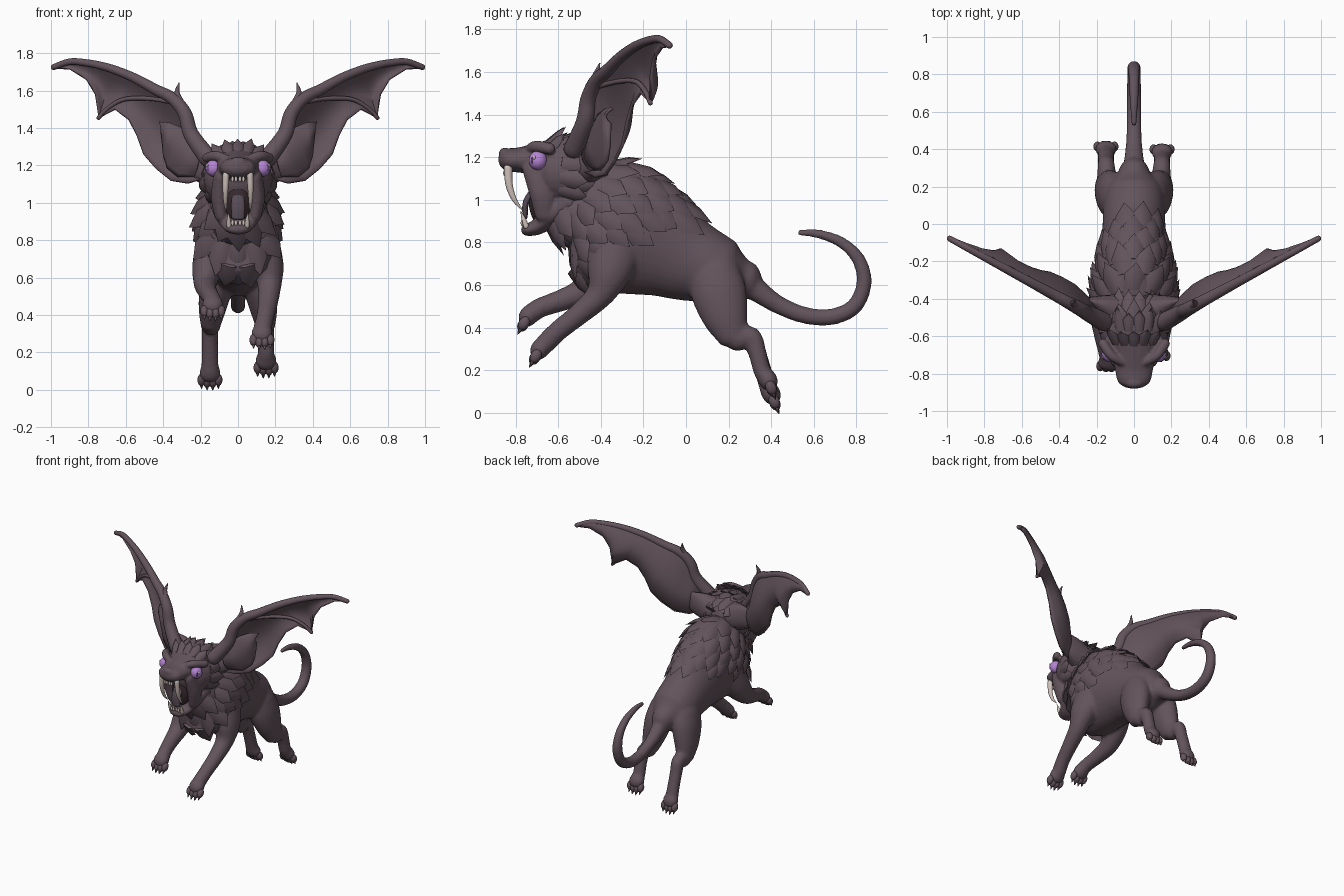
import bpy, bmesh, math, random
from mathutils import Vector
from mathutils.bvhtree import BVHTree

if "Cube" in bpy.data.objects:
    bpy.data.objects.remove(bpy.data.objects["Cube"])

random.seed(4)
V = Vector


def material(name, rgb):
    m = bpy.data.materials.new(name)
    m.diffuse_color = (*rgb, 1)
    m.use_nodes = True
    m.node_tree.nodes["Principled BSDF"].inputs["Base Color"].default_value = m.diffuse_color
    return m


FUR = material("dusky fur", (0.125, 0.088, 0.106))
MOUTH = material("mouth dark", (0.04, 0.024, 0.028))
TONGUE = material("tongue", (0.095, 0.07, 0.09))
TOOTH = material("tooth ivory", (0.62, 0.53, 0.49))
IRIS = material("violet iris", (0.45, 0.23, 0.64))
PUPIL = material("dark pupil", (0.10, 0.04, 0.15))
GLINT = material("pale glint", (0.68, 0.54, 0.72))


def finish(bm, name, mat):
    bmesh.ops.recalc_face_normals(bm, faces=bm.faces)
    me = bpy.data.meshes.new(name)
    bm.to_mesh(me)
    bm.free()
    me.materials.append(mat)
    ob = bpy.data.objects.new(name, me)
    bpy.context.collection.objects.link(ob)
    return ob


def fuse(name, obs, voxel, rounds):
    """Blend overlapping solids into one soft skin."""
    bm = bmesh.new()
    for ob in obs:
        bm.from_mesh(ob.data)
        bpy.data.objects.remove(ob)
    whole = finish(bm, name, FUR)
    mod = whole.modifiers.new("blend", "REMESH")
    mod.mode, mod.voxel_size, mod.use_smooth_shade = "VOXEL", voxel, True
    mod = whole.modifiers.new("soften", "SMOOTH")
    mod.factor, mod.iterations = 0.5, rounds


def smooth_path(pts, steps=5):
    """Catmull-Rom interpolation of equal-length tuples."""
    out, n = [], len(pts)
    for i in range(n - 1):
        a, b, c, d = pts[max(i - 1, 0)], pts[i], pts[i + 1], pts[min(i + 2, n - 1)]
        for s in range(steps):
            t = s / steps
            out.append([0.5 * (2 * q + (r - p) * t + (2 * p - 5 * q + 4 * r - w) * t * t
                               + (3 * q - p - 3 * r + w) * t ** 3) for p, q, r, w in zip(a, b, c, d)])
    return out + [list(pts[-1])]


def tube(name, pts, mat=FUR, ref=(1, 0, 0), sides=20):
    """Rounded loft through (x, y, z, width radius, depth radius)."""
    path = smooth_path(pts)
    cs = [V(p[:3]) for p in path]
    tan = [(cs[min(i + 1, len(cs) - 1)] - cs[max(i - 1, 0)]).normalized() for i in range(len(cs))]
    rings = [(c, t, p[3], p[4]) for c, t, p in zip(cs, tan, path)]

    def cap(r, sign):
        c, t, a, b = r
        return [(c + t * sign * min(a, b) * math.sin(k), t, a * math.cos(k), b * math.cos(k)) for k in (0.5, 1.0, 1.4)]
    rings = cap(rings[0], -1)[::-1] + rings + cap(rings[-1], 1)
    bm, loops = bmesh.new(), []
    for c, t, a, b in rings:
        side = (V(ref) - t * t.dot(V(ref))).normalized()
        up = t.cross(side)
        loops.append([bm.verts.new(c + side * a * math.cos(k * math.tau / sides) + up * b * math.sin(k * math.tau / sides))
                      for k in range(sides)])
    for r0, r1 in zip(loops, loops[1:]):
        for k in range(sides):
            bm.faces.new((r0[k], r0[(k + 1) % sides], r1[(k + 1) % sides], r1[k]))
    bm.faces.new(loops[0])
    bm.faces.new(loops[-1])
    return finish(bm, name, mat)


def ball(name, loc, radii, mat=FUR, turn=None):
    bm = bmesh.new()
    bmesh.ops.create_uvsphere(bm, u_segments=24, v_segments=14, radius=1)
    for v in bm.verts:
        p = V([v.co[i] * radii[i] for i in range(3)])
        v.co = (turn @ p if turn else p) + V(loc)
    return finish(bm, name, mat)


def sheet(name, a, b, place, cols=10):
    """Curved skin between two outline curves."""
    bm = bmesh.new()
    grid = [[bm.verts.new(place(V(p).lerp(V(q), k / cols), k / cols, (V(p) - V(q)).length))
             for k in range(cols + 1)] for p, q in zip(a, b)]
    for r0, r1 in zip(grid, grid[1:]):
        for k in range(cols):
            bm.faces.new((r0[k], r0[k + 1], r1[k + 1], r1[k]))
    mod = finish(bm, name, FUR).modifiers.new("thickness", "SOLIDIFY")
    mod.thickness, mod.offset = 0.014, 0


def tufts(name, base, start, flow, rows, length, width, lift):
    """Rings of overlapping pointed locks laid on a base surface."""
    tree = BVHTree.FromPolygons([v.co for v in base.data.vertices], [p.vertices for p in base.data.polygons])
    flow = V(flow).normalized()
    up = V((1, 0, 0)).cross(flow)
    up = up if up.z > 0 else -up
    bm = bmesh.new()
    for j, (s, limit, step) in enumerate(rows):
        n = int(limit // step)
        for i in range(-n, n + 1):
            ang = math.radians((i + 0.5 * (j % 2)) * step)
            c = V(start) + flow * s
            d = up * math.cos(ang) + V((1, 0, 0)) * math.sin(ang)
            hit, nor, _, _ = tree.ray_cast(c + d * 0.7, -d)
            if hit is None:
                continue
            f = (flow - nor * flow.dot(nor)).normalized()
            side, ln = f.cross(nor), length * random.uniform(0.8, 1.2)
            p0 = hit - nor * 0.014
            outline = (-0.5, 0), (0, -0.01), (0.5, 0), (0.25, 0.02), (-0.25, 0.02)
            r0 = [bm.verts.new(p0 - f * 0.03 + side * width * x * 0.9 + nor * (h - 0.004)) for x, h in outline]
            r1 = [bm.verts.new(p0 + f * ln * 0.45 + side * width * x + nor * (h + lift * 0.4)) for x, h in outline]
            tip = bm.verts.new(p0 + f * ln + nor * lift)
            bm.faces.new(r0)
            for k in range(5):
                m = (k + 1) % 5
                bm.faces.new((r0[k], r0[m], r1[m], r1[k]))
                bm.faces.new((r1[k], r1[m], tip))
    return finish(bm, name, FUR)


# Torso and tail
profile = [(-0.53, 0.79, 1.08, 0.14), (-0.46, 0.65, 1.19, 0.195), (-0.36, 0.565, 1.195, 0.215), (-0.23, 0.54, 1.125, 0.205),
           (-0.1, 0.53, 1.02, 0.18), (0, 0.52, 0.93, 0.168), (0.1, 0.51, 0.86, 0.165), (0.19, 0.49, 0.8, 0.15), (0.27, 0.53, 0.72, 0.085)]
torso = tube("torso", [(0, y, (lo + hi) / 2, w, (hi - lo) / 2) for y, lo, hi, w in profile], sides=32)
body = [torso, tube("tail", [(0, y, z, r, r) for y, z, r in (
    (0.2, 0.66, 0.075), (0.3, 0.6, 0.06), (0.42, 0.515, 0.044), (0.55, 0.46, 0.04), (0.68, 0.45, 0.039), (0.79, 0.5, 0.038),
    (0.836, 0.61, 0.036), (0.81, 0.72, 0.032), (0.73, 0.8, 0.027), (0.62, 0.84, 0.022), (0.535, 0.845, 0.016))])]
tufts("mane", torso, (0, -0.52, 1.0), (0, 0.8, -0.6),
      [(-0.1, 75, 25), (-0.03, 180, 24), (0.05, 180, 24), (0.13, 180, 24), (0.21, 180, 24), (0.28, 66, 22), (0.35, 48, 22), (0.42, 22, 20)],
      0.14, 0.115, 0.026)

# Head, muzzle and jaw
skull = ball("skull", (0, -0.56, 1.13), (0.185, 0.185, 0.17))
head = [skull, ball("nose", (0, -0.85, 1.215), (0.05, 0.03, 0.03)),
        tube("muzzle", [(0, -0.6, 1.19, 0.15, 0.105), (0, -0.7, 1.19, 0.12, 0.078), (0, -0.78, 1.187, 0.102, 0.06), (0, -0.825, 1.187, 0.094, 0.056)]),
        tube("lower_jaw", [(0, -0.55, 0.99, 0.15, 0.1), (0, -0.64, 0.92, 0.12, 0.058), (0, -0.7, 0.872, 0.085, 0.038), (0, -0.745, 0.86, 0.062, 0.03)])]
ball("mouth_interior", (0, -0.68, 1.01), (0.07, 0.06, 0.13), MOUTH)
tube("tongue", [(0, -0.7, 1.06, 0.03, 0.02), (0, -0.75, 0.99, 0.037, 0.015), (0, -0.755, 0.92, 0.034, 0.012)], TONGUE)
tufts("cheek_ruff", skull, (0, -0.56, 1.12), (0, 1, -0.12), [(0.0, 180, 24), (0.08, 180, 24)], 0.12, 0.09, 0.03)
tufts("crown_tuft", skull, (0, -0.56, 1.12), (0, 1, 0.1), [(-0.05, 36, 18), (0.03, 36, 18)], 0.085, 0.07, 0.05)

for s, label in ((1, "right"), (-1, "left")):
    # Cheeks, brows, fangs and small teeth
    head.append(tube(label + "_cheek", [(s * 0.095, -0.71, 1.15, 0.035, 0.06), (s * 0.1, -0.675, 1.03, 0.045, 0.06), (s * 0.09, -0.66, 0.93, 0.035, 0.05)]))
    head.append(tube(label + "_brow", [(s * 0.06, -0.74, 1.235, 0.022, 0.022), (s * 0.12, -0.705, 1.25, 0.028, 0.026), (s * 0.165, -0.64, 1.24, 0.028, 0.028)], ref=(0, 0, 1)))
    tube(label + "_upper_fang", [(s * 0.064, -0.835, 1.15, 0.018, 0.02), (s * 0.067, -0.83, 1.07, 0.015, 0.017),
                                 (s * 0.067, -0.805, 1.0, 0.01, 0.011), (s * 0.064, -0.765, 0.95, 0.002, 0.002)], TOOTH, sides=12)
    tube(label + "_lower_fang", [(s * 0.048, -0.75, 0.875, 0.013, 0.013), (s * 0.05, -0.762, 0.91, 0.01, 0.01),
                                 (s * 0.052, -0.775, 0.945, 0.002, 0.002)], TOOTH, sides=12)
    for i in range(2):
        x = s * (0.011 + 0.018 * i)
        ball(label + "_lower_tooth", (x, -0.768, 0.892), (0.008, 0.008, 0.016), TOOTH)
        ball(label + "_upper_tooth", (x, -0.85, 1.126), (0.008, 0.008, 0.016), TOOTH)

    # Eyes
    eye, look = V((s * 0.13, -0.695, 1.185)), V((s * 0.72, -0.69, 0)).normalized()
    turn = look.to_track_quat("Z", "Y").to_matrix()
    ball(label + "_eye", eye, (0.043, 0.043, 0.045), IRIS)
    ball(label + "_pupil", eye + look * 0.04, (0.006, 0.016, 0.005), PUPIL, turn)
    ball(label + "_eye_glint", eye + look * 0.038 + V((s * 0.008, 0.008, 0.014)), (0.009, 0.01, 0.005), GLINT, turn)

    # Wing-shaped ear: leading and trailing outline as x, z
    lead = [(0.16, 1.27), (0.25, 1.39), (0.28, 1.49), (0.32, 1.55), (0.37, 1.59), (0.435, 1.62), (0.5, 1.655),
            (0.57, 1.69), (0.66, 1.725), (0.73, 1.745), (0.81, 1.76), (0.9, 1.765), (0.985, 1.735)]
    trail = [(0.19, 1.13), (0.27, 1.105), (0.36, 1.12), (0.44, 1.185), (0.505, 1.26), (0.54, 1.36), (0.585, 1.445),
             (0.66, 1.5), (0.745, 1.455), (0.76, 1.58), (0.81, 1.66), (0.9, 1.715), (0.98, 1.72)]

    def depth(x):
        return -0.475 + 0.54 * (x - 0.25)

    def cup(p, v, chord):
        return V((s * p.x, depth(p.x) + 0.04 * v * min(1, chord * 5) + 0.24 * chord * math.sin(math.pi * v), p.y))

    def flap(p, v, chord):
        return V((s * p.x, depth(p.x) + 0.04 - 0.03 * math.sin(math.pi * v), p.y))
    sheet(label + "_ear", lead, trail, cup)
    sheet(label + "_inner_ear", [(0.2, 1.26), (0.25, 1.35), (0.3, 1.4), (0.36, 1.425), (0.42, 1.43)],
          [(0.23, 1.14), (0.32, 1.14), (0.375, 1.185), (0.395, 1.25), (0.405, 1.36)], flap)
    n = len(lead) - 1
    radii = [0.05 - 0.034 * (i / n) ** 0.6 for i in range(n + 1)]
    tube(label + "_ear_leading_edge", [(s * x, depth(x), z - 0.6 * r, r, r) for (x, z), r in zip(lead, radii)], ref=(0, 1, 0), sides=14)
    tube(label + "_ear_thumb", [(s * x, y, z, r, r) for x, y, z, r in
                                ((0.29, -0.45, 1.5, 0.025), (0.325, -0.425, 1.58, 0.016), (0.315, -0.405, 1.64, 0.003))], ref=(0, 1, 0), sides=12)
    tube(label + "_ear_rib", [(s * x, depth(x) + d, z, 0.012, 0.012) for x, d, z in
                              ((0.33, 0.01, 1.53), (0.45, 0.045, 1.555), (0.6, 0.05, 1.555), (0.69, 0.045, 1.51), (0.745, 0.04, 1.455))], ref=(0, 1, 0), sides=10)
    tube(label + "_ear_base", [(s * 0.11, -0.46, 1.17, 0.09, 0.1), (s * 0.19, -0.43, 1.2, 0.05, 0.09), (s * 0.26, -0.41, 1.23, 0.015, 0.06)], ref=(0, 1, 0))


def paw(name, at, toward):
    """Foot pad with four toes and short claws."""
    at, d = V(at), V(toward).normalized()
    turn = d.to_track_quat("Z", "X").to_matrix()
    body.append(ball(name, at, (0.045, 0.058, 0.055), FUR, turn))
    for i in (-1.5, -0.5, 0.5, 1.5):
        p = at + d * (0.054 - 0.01 * abs(i)) + V((i * 0.03, 0, 0))
        ball(name + "_toe", p, (0.025, 0.022, 0.034), FUR, turn)
        q = p + d * 0.022
        tube(name + "_claw", [(*q, 0.011, 0.011), (*(q + d * 0.016), 0.007, 0.007), (*(q + d * 0.028), 0.002, 0.002)], sides=8)


# Front legs, each in its own stride
body.append(tube("right_front_leg", [(0.12, -0.32, 0.8, 0.1, 0.13), (0.16, -0.36, 0.66, 0.085, 0.105), (0.168, -0.405, 0.555, 0.064, 0.066),
                                     (0.16, -0.5, 0.465, 0.054, 0.052), (0.145, -0.6, 0.385, 0.048, 0.048), (0.13, -0.66, 0.325, 0.05, 0.048)]))
paw("right_front_paw", (0.128, -0.685, 0.3), (0, -0.5, -0.85))
body.append(tube("left_front_leg", [(-0.12, -0.34, 0.8, 0.1, 0.13), (-0.16, -0.4, 0.67, 0.085, 0.1), (-0.175, -0.48, 0.575, 0.064, 0.066),
                                    (-0.165, -0.58, 0.53, 0.053, 0.052), (-0.145, -0.68, 0.495, 0.048, 0.047), (-0.135, -0.72, 0.47, 0.049, 0.047)]))
paw("left_front_paw", (-0.135, -0.74, 0.455), (0, -0.5, -0.85))

# Hind legs
for s, label, dy, dz in ((1, "right", 0, 0.065), (-1, "left", 0.015, 0)):
    body.append(tube(label + "_thigh", [(s * 0.095, 0.13, 0.66, 0.085, 0.12), (s * 0.115, 0.155, 0.56, 0.09, 0.13),
                                        (s * 0.135, 0.185, 0.45, 0.077, 0.108), (s * 0.145, 0.215, 0.37, 0.06, 0.078)]))
    body.append(tube(label + "_hind_shin", [(s * 0.145, 0.24, 0.345, 0.054, 0.057), (s * 0.148, 0.305, 0.355, 0.047, 0.05), (s * 0.15, 0.335, 0.28, 0.044, 0.043),
                                            (s * 0.15, 0.355 + dy, 0.17 + dz / 2, 0.045, 0.041), (s * 0.15, 0.375 + dy, 0.1 + dz, 0.049, 0.041)]))
    paw(label + "_hind_paw", (s * 0.15, 0.385 + dy, 0.09 + dz), (0, 0.35, -0.9))

# Blend the solids, then shade
fuse("body", body, 0.011, 8)
fuse("head", head, 0.008, 5)
for ob in bpy.data.objects:
    ob.select_set(True)
    bpy.context.view_layer.objects.active = ob
bpy.ops.object.shade_smooth_by_angle(angle=math.radians(50))
